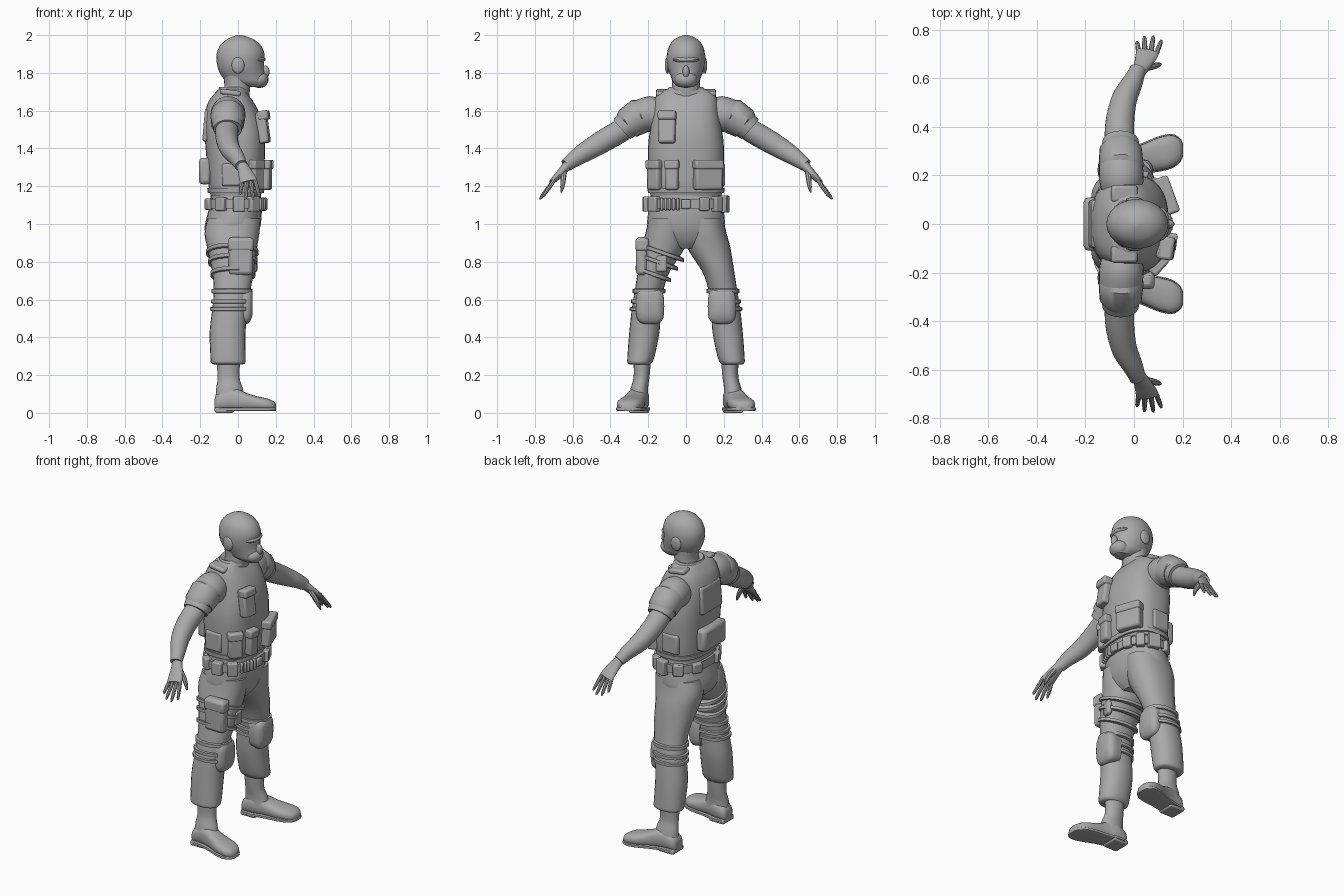
import bpy, bmesh, math
from mathutils import Vector, Matrix

grey = bpy.data.materials.new("plain grey")
grey.diffuse_color = (0.4, 0.4, 0.4, 1)


def finish(name, bm):
    bmesh.ops.recalc_face_normals(bm, faces=bm.faces)
    me = bpy.data.meshes.new(name)
    bm.to_mesh(me)
    bm.free()
    me.materials.append(grey)
    ob = bpy.data.objects.new(name, me)
    bpy.context.collection.objects.link(ob)
    return ob


def smooth_rings(rings, k):
    """Catmull-Rom interpolation of (centre, u, v) rings."""
    out = []
    for i in range(len(rings) - 1):
        a, b, c, d = (rings[max(0, min(len(rings) - 1, i + j))] for j in (-1, 0, 1, 2))
        for s in range(k):
            t = s / k
            out.append([0.5 * (2 * q + (r - p) * t + (2 * p - 5 * q + 4 * r - w) * t * t
                               + (3 * q - p - 3 * r + w) * t ** 3)
                        for p, q, r, w in zip(a, b, c, d)])
    return out + [rings[-1]]


def loft(name, rings, side=1, n=2.0, seg=24, k=3):
    """Skin superellipse rings; side=-1 mirrors across y."""
    rings = [[Vector(e) for e in r] for r in rings]
    if k > 1:
        rings = smooth_rings(rings, k)
    bm, loops = bmesh.new(), []
    for c, u, v in rings:
        loop = []
        for i in range(seg):
            t = 2 * math.pi * i / seg
            a, b = math.cos(t), math.sin(t)
            p = c + u * math.copysign(abs(a) ** (2 / n), a) + v * math.copysign(abs(b) ** (2 / n), b)
            loop.append(bm.verts.new((p.x, p.y * side, p.z)))
        loops.append(loop)
    for lo, hi in zip(loops, loops[1:]):
        for i in range(seg):
            j = (i + 1) % seg
            bm.faces.new((lo[i], lo[j], hi[j], hi[i]))
    bm.faces.new(loops[0])
    bm.faces.new(loops[-1])
    return finish(name, bm)


def level(z, x0, x1, ry, cy=0, tilt=0):
    """Horizontal ring from back x0 to front x1."""
    return ((x0 + x1) / 2, cy, z), ((x1 - x0) / 2, 0, 0), (0, ry, tilt * ry)


def tube(name, pts, side=1, **kw):
    """Loft along a path of (x, y, z, width, thickness)."""
    rings = []
    for i, p in enumerate(pts):
        t = (Vector(pts[min(i + 1, len(pts) - 1)][:3]) - Vector(pts[max(i - 1, 0)][:3])).normalized()
        u = Vector((1, 0, 0))
        u = (u - t * u.dot(t)).normalized()
        rings.append((p[:3], u * p[3], t.cross(u) * p[4]))
    return loft(name, rings, side, **kw)


def box(name, loc, size, turn=0, lean=0, bevel=0.012):
    bm = bmesh.new()
    m = (Matrix.Translation(loc) @ Matrix.Rotation(math.radians(turn), 4, 'Z')
         @ Matrix.Rotation(math.radians(lean), 4, 'Y') @ Matrix.Diagonal((*size, 1)))
    bmesh.ops.create_cube(bm, size=1, matrix=m)
    ob = finish(name, bm)
    mod = ob.modifiers.new("bevel", 'BEVEL')
    mod.width, mod.segments = bevel, 2
    return ob


def ball(name, loc, radii):
    bm = bmesh.new()
    bmesh.ops.create_uvsphere(bm, u_segments=16, v_segments=10, radius=1,
                              matrix=Matrix.Translation(loc) @ Matrix.Diagonal((*radii, 1)))
    return finish(name, bm)


# Head, face and neck
loft("head", [level(1.725, .03, .14, .04), level(1.75, -.05, .15, .068), level(1.78, -.085, .147, .08),
              level(1.82, -.105, .138, .095), level(1.86, -.113, .138, .102), level(1.90, -.113, .14, .101),
              level(1.94, -.098, .125, .09), level(1.97, -.07, .095, .07), level(1.99, -.035, .055, .04),
              level(2.0, -.005, .02, .01)])
loft("neck", [level(1.60, -.10, .06, .10), level(1.68, -.085, .06, .082), level(1.73, -.072, .065, .074),
              level(1.80, -.08, .06, .075)])
ball("muzzle", (.112, 0, 1.765), (.05, .06, .045))
ball("nose", (.145, 0, 1.805), (.022, .018, .034))
ball("brow", (.108, 0, 1.87), (.038, .07, .018))
for s in (1, -1):
    ball("ear", (0, s * .098, 1.84), (.034, .014, .044))

# Torso: vest, hem, collar, hips
loft("vest", [level(1.15, -.145, .12, .188), level(1.20, -.155, .135, .198), level(1.30, -.163, .14, .20),
              level(1.42, -.173, .143, .20), level(1.51, -.18, .136, .188), level(1.59, -.175, .112, .176),
              level(1.65, -.155, .08, .168), level(1.69, -.125, .05, .15), level(1.715, -.10, .035, .10)],
     n=2.6, seg=32)
loft("vest_hem", [level(1.165, -.15, .12, .19), level(1.165, -.16, .137, .202),
                  level(1.19, -.163, .141, .204), level(1.19, -.15, .12, .19)], n=2.6, seg=32, k=1)
loft("collar", [level(1.67, -.10, .055, .10), level(1.70, -.105, .06, .105), level(1.725, -.098, .04, .09),
                level(1.715, -.08, .03, .07)], k=2)
loft("hips", [level(.87, -.09, .06, .06), level(.91, -.15, .09, .15), level(.97, -.177, .115, .203),
              level(1.04, -.165, .125, .203), level(1.10, -.15, .125, .193), level(1.18, -.145, .12, .185)], n=2.3)
for s in (1, -1):
    box("shoulder_strap", (-.04, s * .125, 1.695), (.11, .07, .03), 0, 8)

# Vest pouches with flaps
for y, x, w, turn in ((.115, .128, .15, 20), (-.073, .138, .068, -8), (-.16, .09, .08, -42)):
    box("front_pouch", (x, y, 1.26), (.065, w, .16), turn)
    d = Vector((math.cos(math.radians(turn)), math.sin(math.radians(turn)), 0)) * .006
    box("pouch_flap", (x + d.x, y + d.y, 1.315), (.065, w + .008, .05), turn, 0, .01)
box("chest_pouch", (.132, -.1, 1.51), (.055, .09, .165), -8, -8)
box("chest_flap", (.135, -.1, 1.575), (.06, .096, .05), -8, -8)
box("back_pouch", (-.175, 0, 1.28), (.065, .22, .14), 0, 0, .02)
box("back_plate", (-.165, 0, 1.52), (.035, .20, .17), 0, 5, .015)
for s in (1, -1):
    box("side_pouch", (-.03, s * .19, 1.26), (.11, .035, .12))

# Belt, pouches placed by angle around it
loft("belt", [level(1.082, -.14, .11, .18), level(1.082, -.162, .14, .205),
              level(1.132, -.162, .14, .205), level(1.132, -.14, .11, .18)], n=2.4, seg=32, k=1)
belt_items = [(0, .05, .05, .02), (52, .05, .08, .045), (78, .07, .09, .045), (115, .06, .07, .04),
              (150, .06, .06, .035), (205, .06, .06, .035), (240, .06, .07, .04), (275, .06, .08, .045),
              (305, .06, .08, .045), (28, .05, .07, .035)]
belt_items += [(322 + 6.5 * i, .016, .065, .025) for i in range(5)]
for ang, w, h, d in belt_items:
    a = math.radians(ang)
    turn = math.degrees(math.atan2(math.sin(a) / .205, math.cos(a) / .152))
    box("belt_pouch", (-.01 + .157 * math.cos(a), .206 * math.sin(a), 1.105), (d, w, h), turn, 0, .007)

# Trouser legs: z, back, front, half width, centre y
LEG = [(.255, -.12, .02, .05, .24), (.265, -.142, .038, .064, .245), (.30, -.146, .04, .072, .238),
       (.43, -.15, .04, .08, .22), (.55, -.136, .05, .077, .21), (.65, -.128, .066, .076, .195),
       (.75, -.137, .085, .085, .17), (.87, -.162, .10, .114, .122), (.95, -.177, .113, .108, .107),
       (1.03, -.16, .12, .098, .10)]


def leg_ring(z, grow, at=None, tilt=0):
    for a, b in zip(LEG, LEG[1:]):
        if a[0] <= z <= b[0]:
            t = (z - a[0]) / (b[0] - a[0])
            _, x0, x1, r, cy = (p + (q - p) * t for p, q in zip(a, b))
            return level(at or z, x0 - grow, x1 + grow, r + grow, cy, tilt)


def strap(name, z, h, side, tilt=0, d=.011):
    loft(name, [leg_ring(z, g, z + e * h / 2, tilt) for g, e in ((-.01, -1), (d, -.7), (d, .7), (-.01, 1))],
         side, n=2.2, k=1)


FOOT = [(-.125, .245, .03, .07), (-.11, .248, .048, .10), (-.05, .25, .055, .13), (0, .262, .055, .125),
        (.05, .275, .06, .103), (.10, .288, .068, .088), (.155, .30, .066, .076), (.19, .304, .045, .06),
        (.202, .305, .02, .042)]
for s in (1, -1):
    loft("trouser_leg", [level(z, a, b, r, cy) for z, a, b, r, cy in LEG], s, n=2.2)
    # Knee pad and its straps
    loft("knee_pad", [((x, .19, z), (0, ry, 0), (-.12 * rz * 0, 0, rz)) for x, ry, rz, z in
                      ((-.01, .07, .09, .57), (.045, .075, .095, .565), (.066, .065, .082, .57),
                       (.078, .045, .055, .58))], s, n=3.5, k=2)
    strap("upper_knee_strap", .645, .03, s)
    strap("middle_knee_strap", .59, .026, s)
    strap("lower_knee_strap", .55, .024, s)
    # Boot shaft, foot, sole and heel
    loft("boot_shaft", [level(.07, -.12, .04, .052, .252), level(.13, -.115, .025, .046, .247),
                        level(.19, -.108, .008, .042, .235), level(.28, -.115, .012, .046, .232)], s)
    loft("boot_foot", [((x, y, (t + .012) / 2), (0, r, 0), (0, 0, (t - .012) / 2)) for x, y, r, t in FOOT],
         s, n=2.6)
    loft("boot_sole", [((x, y, .02), (0, r + .005, 0), (0, 0, .01)) for x, y, r, t in FOOT], s, n=6)
    box("boot_heel", (-.072, s * .249, .014), (.10, .108, .028), 0, 0, .008)

# Thigh holster and straps on one leg
box("holster", (.015, -.235, .83), (.13, .06, .20), 0, 0, .018)
box("holster_flap", (.015, -.232, .89), (.138, .072, .07), 0, 0, .015)
for z in (.85, .80, .735):
    strap("thigh_strap", z, .026, -1, .35)
box("thigh_pouch", (.085, -.13, .79), (.03, .06, .09), -10)

# Arms, sleeves and hands
for s in (1, -1):
    tube("sleeve", [(-.05, .12, 1.565, .08, .085), (-.052, .19, 1.582, .092, .095), (-.055, .26, 1.562, .088, .085),
                    (-.055, .315, 1.522, .08, .073), (-.055, .34, 1.50, .075, .068)], s)
    tube("sleeve_patch", [(-.053, .235, 1.573, .082, .08), (-.053, .24, 1.574, .093, .095),
                          (-.055, .31, 1.531, .087, .084), (-.055, .313, 1.527, .075, .07)], s, k=1)
    tube("arm", [(-.057, .31, 1.515, .06, .06), (-.06, .37, 1.478, .061, .061), (-.056, .44, 1.438, .058, .06),
                 (-.038, .52, 1.39, .052, .054), (-.008, .58, 1.352, .043, .045), (.01, .62, 1.322, .036, .037),
                 (.017, .635, 1.31, .035, .034)], s)
    tube("palm", [(.015, .62, 1.32, .027, .026), (.035, .655, 1.28, .036, .022), (.052, .695, 1.238, .046, .017),
                  (.058, .712, 1.222, .044, .012)], s, seg=16)
    for bx, tx, ty, tz in ((.022, .012, .752, 1.155), (.045, .043, .773, 1.135),
                           (.068, .08, .775, 1.13), (.09, .113, .757, 1.145)):
        b, e = Vector((bx, .698, 1.232)), Vector((tx, ty, tz))
        tube("finger", [(*b.lerp(e, t), r, r) for t, r in ((0, .011), (.5, .0105), (.9, .008), (1, .003))],
             s, seg=8, k=2)
    tube("thumb", [(.045, .645, 1.28, .016, .016), (.08, .65, 1.235, .015, .014), (.10, .655, 1.195, .011, .011),
                   (.11, .66, 1.168, .004, .004)], s, seg=8, k=2)

for ob in bpy.context.collection.objects:
    ob.select_set(True)
    bpy.context.view_layer.objects.active = ob
bpy.ops.object.shade_smooth_by_angle(angle=math.radians(40))
